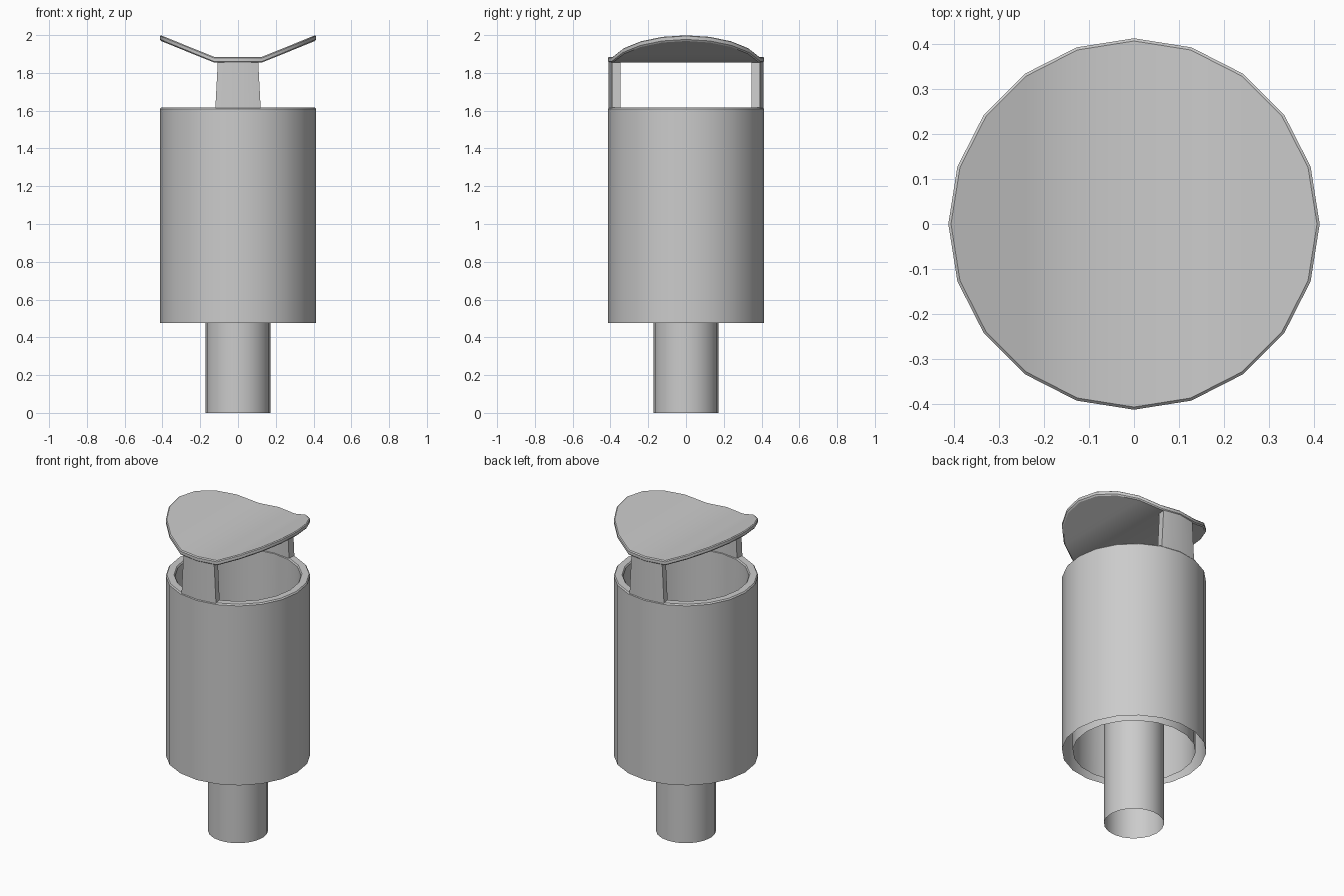
import bpy, bmesh
from math import cos, sin, pi

if "Cube" in bpy.data.objects:
    bpy.data.objects.remove(bpy.data.objects["Cube"])

SIDES = 20


def finish(name, bm, smooth=True):
    bmesh.ops.recalc_face_normals(bm, faces=bm.faces[:])
    mesh = bpy.data.meshes.new(name)
    bm.to_mesh(mesh)
    bm.free()
    ob = bpy.data.objects.new(name, mesh)
    bpy.context.collection.objects.link(ob)
    bpy.ops.object.select_all(action='DESELECT')
    ob.select_set(True)
    bpy.context.view_layer.objects.active = ob
    if smooth:
        bpy.ops.object.shade_smooth_by_angle(angle=pi / 6)
    return ob


def bridge(bm, loops):
    for a, b in zip(loops, loops[1:]):
        n = len(a)
        for i in range(n):
            j = (i + 1) % n
            bm.faces.new((a[i], a[j], b[j], b[i]))


def lathe(bm, profile, lift=lambda x: 0.0):
    loops = []
    for r, z in profile:
        ring = []
        for i in range(SIDES):
            a = 2 * pi * i / SIDES
            x = r * cos(a)
            ring.append(bm.verts.new((x, r * sin(a), z + lift(x))))
        loops.append(ring)
    bridge(bm, loops)
    return loops


# Open lower pipe, running up inside the drum
bm = bmesh.new()
lathe(bm, [(0.172, 0), (0.172, 1.1)])
finish("lower_pipe", bm)

# Double-walled drum with an eased top rim, open at the bottom
bm = bmesh.new()
lathe(bm, [(0.413, 0.477), (0.413, 1.609), (0.407, 1.617),
           (0.366, 1.617), (0.36, 1.609), (0.352, 0.477)])
finish("drum", bm)

# Folded cap: flat middle strip with two wings rising to the sides
bm = bmesh.new()
loops = lathe(bm, [(0.407, 1.855), (0.413, 1.861), (0.413, 1.879), (0.407, 1.885)],
              lambda x: max(0.0, abs(x) - 0.128) * 0.408)
for ring in (loops[0], loops[-1]):
    for i in range(SIDES // 2):
        quad = [ring[i], ring[i + 1], ring[SIDES - 1 - i], ring[(SIDES - i) % SIDES]]
        bm.faces.new(list(dict.fromkeys(quad)))
finish("cap", bm)

# Tapered curved posts, front and back
for name, side in (("front_post", -1), ("back_post", 1)):
    bm = bmesh.new()
    loops = []
    for z, w in ((1.612, 0.12), (1.86, 0.107)):
        outline = [(-w, 0.391), (0, 0.409), (w, 0.391),
                   (w * 0.95, 0.346), (0, 0.362), (-w * 0.95, 0.346)]
        loops.append([bm.verts.new((x, side * y, z)) for x, y in outline])
    bridge(bm, loops)
    finish(name, bm)
